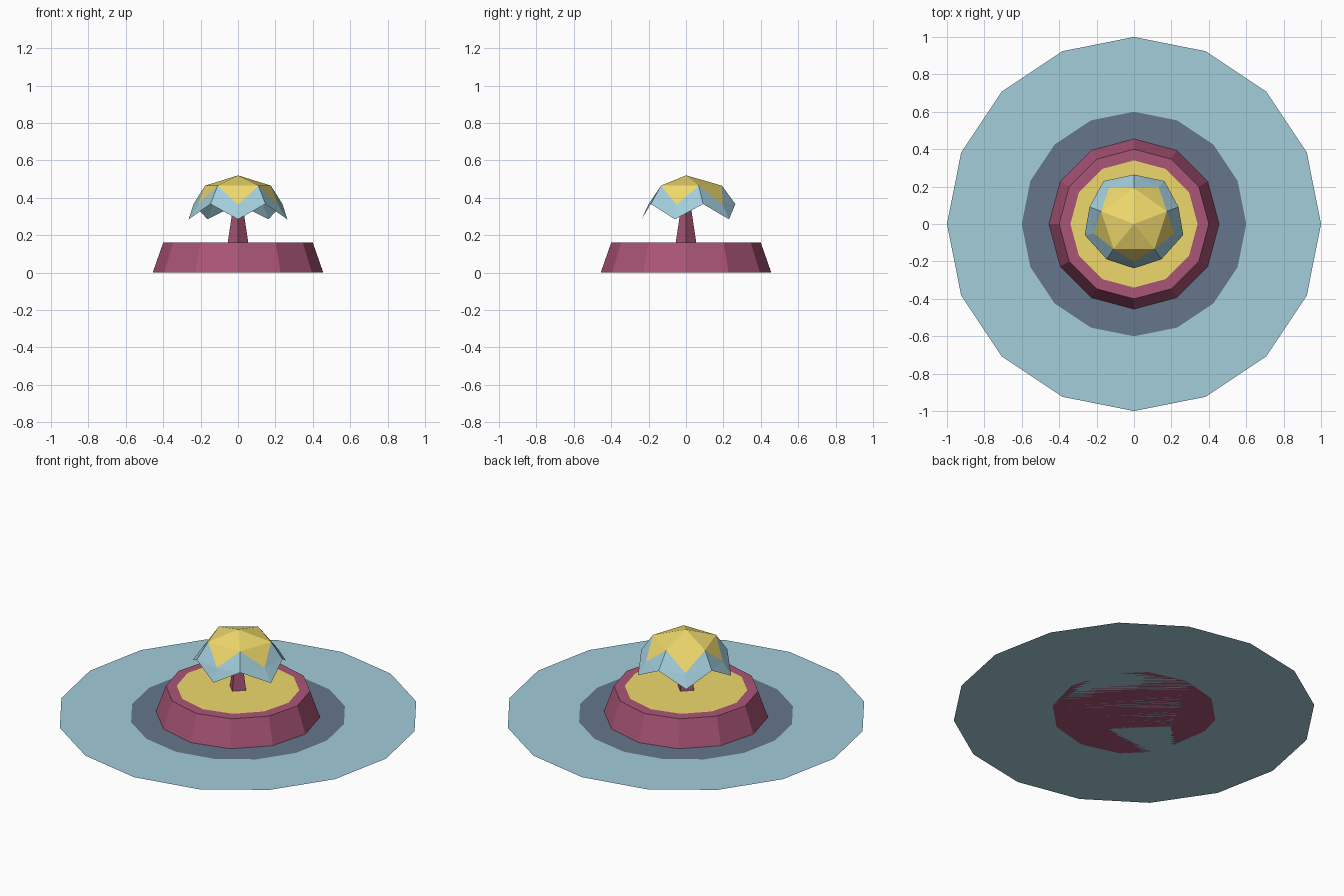
import bpy, bmesh
from math import radians, cos, sin, tau

if "Cube" in bpy.data.objects:
    bpy.data.objects.remove(bpy.data.objects["Cube"])


def mat(name, r, g, b):
    m = bpy.data.materials.new(name)
    m.diffuse_color = (r, g, b, 1)
    m.use_nodes = True
    m.node_tree.nodes["Principled BSDF"].inputs["Base Color"].default_value = m.diffuse_color
    return m


BLUE = mat("pale_blue", 0.36, 0.61, 0.71)
SLATE = mat("slate", 0.13, 0.18, 0.26)
PLUM = mat("plum", 0.40, 0.09, 0.18)
YELLOW = mat("yellow", 0.86, 0.69, 0.15)


def add_object(name, bm, *mats):
    me = bpy.data.meshes.new(name)
    bm.to_mesh(me)
    bm.free()
    for m in mats:
        me.materials.append(m)
    ob = bpy.data.objects.new(name, me)
    bpy.context.collection.objects.link(ob)


def ring(bm, n, r, z, start=90):
    return [bm.verts.new((r * cos(radians(start) + tau * i / n),
                          r * sin(radians(start) + tau * i / n), z)) for i in range(n)]


def disc(name, n, r, z, m):
    bm = bmesh.new()
    bm.faces.new(ring(bm, n, r, z))
    add_object(name, bm, m)


def frustum(name, n, r0, r1, z0, z1, m):
    bm = bmesh.new()
    a, b = ring(bm, n, r0, z0), ring(bm, n, r1, z1)
    for i in range(n):
        j = (i + 1) % n
        bm.faces.new((a[i], a[j], b[j], b[i]))
    bm.faces.new(a[::-1])
    bm.faces.new(b)
    add_object(name, bm, m)


# flat ground discs
disc("outer_disc", 16, 1.0, 0.0, BLUE)
disc("inner_disc", 16, 0.6, 0.003, SLATE)

# raised base with its yellow top, and the tapering stem
frustum("base", 12, 0.456, 0.40, 0.0, 0.16, PLUM)
disc("base_top", 12, 0.34, 0.163, YELLOW)
frustum("stem", 4, 0.055, 0.016, 0.16, 0.42, PLUM)

# faceted canopy: five-sided dome with hanging triangular petals
bm = bmesh.new()


def five(rx, ry, dy, z, start):
    return [bm.verts.new((rx * cos(radians(start + 72 * i)),
                          dy + ry * sin(radians(start + 72 * i)), z)) for i in range(5)]


pole = bm.verts.new((0, 0, 0.52))
crown = five(0.185, 0.18, 0.012, 0.465, 90)
valley = five(0.25, 0.25, 0.014, 0.367, 90)
middle = five(0.225, 0.22, 0.018, 0.363, 126)
tip = five(0.277, 0.258, 0.021, 0.285, 126)
for i in range(5):
    j = (i + 1) % 5
    for verts, index in (
        ((pole, crown[i], crown[j]), 0),
        ((crown[i], middle[i], crown[j]), 0),
        ((crown[i], valley[i], middle[i]), 1),
        ((crown[j], middle[i], valley[j]), 1),
        ((valley[i], tip[i], middle[i]), 1),
        ((valley[j], middle[i], tip[i]), 1),
    ):
        bm.faces.new(verts).material_index = index
add_object("canopy", bm, YELLOW, BLUE)
